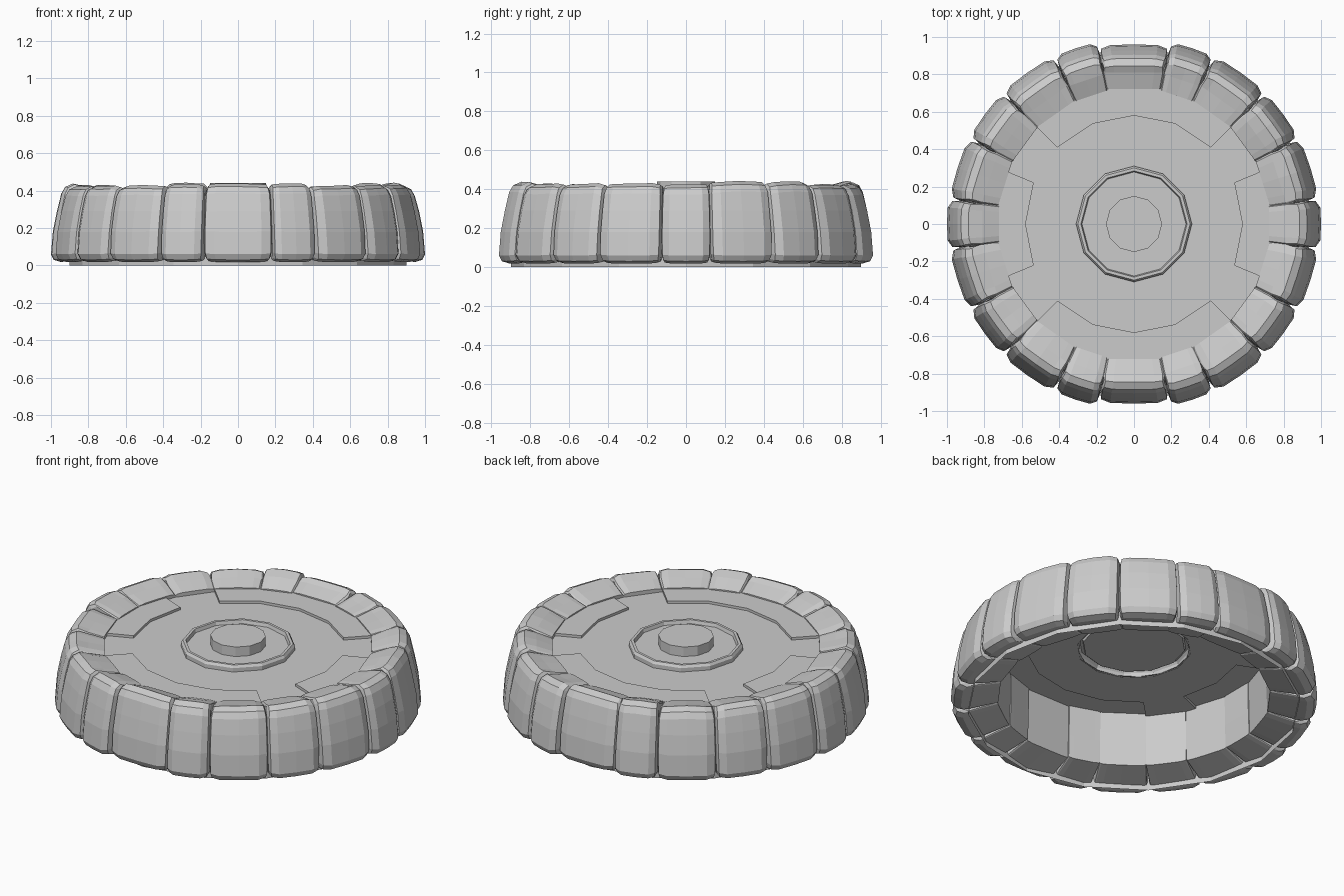
import bpy, bmesh, random
from math import sin, cos, tan, radians, pi

if "Cube" in bpy.data.objects:
    bpy.data.objects.remove(bpy.data.objects["Cube"])

random.seed(4)


def finish(bm, name, fix_normals=True):
    if fix_normals:
        bmesh.ops.recalc_face_normals(bm, faces=bm.faces)
    mesh = bpy.data.meshes.new(name)
    bm.to_mesh(mesh)
    bm.free()
    ob = bpy.data.objects.new(name, mesh)
    bpy.context.collection.objects.link(ob)
    return ob


def polar(r, a, z):
    return (r * cos(a), r * sin(a), z)


def lathe(profile, sides):
    """Revolve (radius, z) points listed from the outside bottom upwards."""
    bm = bmesh.new()
    rings = [[bm.verts.new(polar(r, 2 * pi * i / sides, z)) for i in range(sides)]
             for r, z in profile]
    for a, b in zip(rings, rings[1:]):
        for i in range(sides):
            j = (i + 1) % sides
            bm.faces.new((a[i], a[j], b[j], b[i]))
    return bm, rings


# Rounded rim stone: side profile swept across its width, pulled in at the ends
STONE = [(.945, .018), (.985, .03), (1.0, .06), (.99, .18), (.968, .29), (.945, .38),
         (.925, .415), (.885, .432), (.81, .415), (.722, .388), (.725, .20), (.73, .06)]
NARROW = {0: .92, 1: .95, 2: .985, 6: .97, 7: .95}
SECTIONS = [(-1.0, .66), (-.94, .86), (-.66, .98), (0, 1.0), (.66, .98), (.94, .86), (1.0, .66)]


def rim_stone(name, start, end, radius):
    mid, half = radians((start + end) / 2), radians((end - start) / 2)
    lift = random.uniform(.98, 1.02)
    bm = bmesh.new()
    loops = []
    for t, scale in SECTIONS:
        bump = random.uniform(-.004, .004)
        loop = []
        for k, (r, z) in enumerate(STONE):
            if r > .85:
                r += radius - 1
                r = .80 + (r - .80) * scale
            z = .2 + (z - .2) * (1 - (1 - scale) * .2)
            if z > .3 and k < 9:
                z = z * lift + bump
            s = t * r * tan(half) * NARROW.get(k, 1)
            loop.append(bm.verts.new((r * cos(mid) - s * sin(mid),
                                      r * sin(mid) + s * cos(mid), z)))
        loops.append(loop)
    n = len(STONE)
    for a, b in zip(loops, loops[1:]):
        for k in range(n):
            bm.faces.new((a[k], a[(k + 1) % n], b[(k + 1) % n], b[k]))
    bm.faces.new(loops[0])
    bm.faces.new(loops[-1])
    return finish(bm, name)


# Rim: four axis stones plus four stones mirrored into every quadrant
for name, angle, half, radius in (("right", 0, 7.7, 1.0), ("back", 90, 11.4, .96),
                                  ("left", 180, 7.7, 1.0), ("front", 270, 11.4, .96)):
    rim_stone(f"rim_stone_{name}", angle - half, angle + half, radius)
bounds = [7.6, 27.5, 45, 64.5, 78.7]
for i, (a, b) in enumerate(zip(bounds, bounds[1:])):
    for q, (s, e) in enumerate(((a, b), (180 - b, 180 - a), (180 + a, 180 + b), (-b, -a))):
        rim_stone(f"rim_stone_{i}_{q}", s, e, .99)

# Thin wall behind the stones, open underneath
bm, _ = lathe([(.9, 0), (.9, .06), (.87, .37)], 16)
finish(bm, "base_wall", False)

# Floor: low middle with four raised outer sectors
LOW, HIGH, HOLE, INNER, OUTER = .365, .38, .3, .58, .87
raised = {15, 0, 2, 3, 4, 5, 7, 8, 10, 11, 12, 13}
bm = bmesh.new()


def face(*pts):
    bm.faces.new([bm.verts.new(p) for p in pts])


ang = [2 * pi * i / 16 for i in range(17)]
for i in range(16):
    a, b = ang[i], ang[i + 1]
    z = HIGH if i in raised else LOW
    face(polar(HOLE, a, LOW), polar(INNER, a, LOW), polar(INNER, b, LOW), polar(HOLE, b, LOW))
    face(polar(INNER, a, z), polar(OUTER, a, z), polar(OUTER, b, z), polar(INNER, b, z))
    if i in raised:
        face(polar(INNER, a, LOW), polar(INNER, a, HIGH), polar(INNER, b, HIGH), polar(INNER, b, LOW))
    if (i in raised) != ((i - 1) % 16 in raised):
        side = [polar(INNER, a, LOW), polar(OUTER, a, LOW), polar(OUTER, a, HIGH), polar(INNER, a, HIGH)]
        face(*(side if i in raised else side[::-1]))
bmesh.ops.remove_doubles(bm, verts=bm.verts, dist=.0005)
finish(bm, "floor", False)

# Centre: twelve-sided raised ring with a shallow dish
bm, rings = lathe([(.31, .362), (.31, .388), (.30, .402), (.284, .402), (.278, .382)], 12)
bm.faces.new(rings[-1])
finish(bm, "centre_ring", False)

# Round hub standing in the dish
bm, rings = lathe([(.15, .383), (.15, .44)], 12)
bm.faces.new(rings[-1])
finish(bm, "hub", False)
